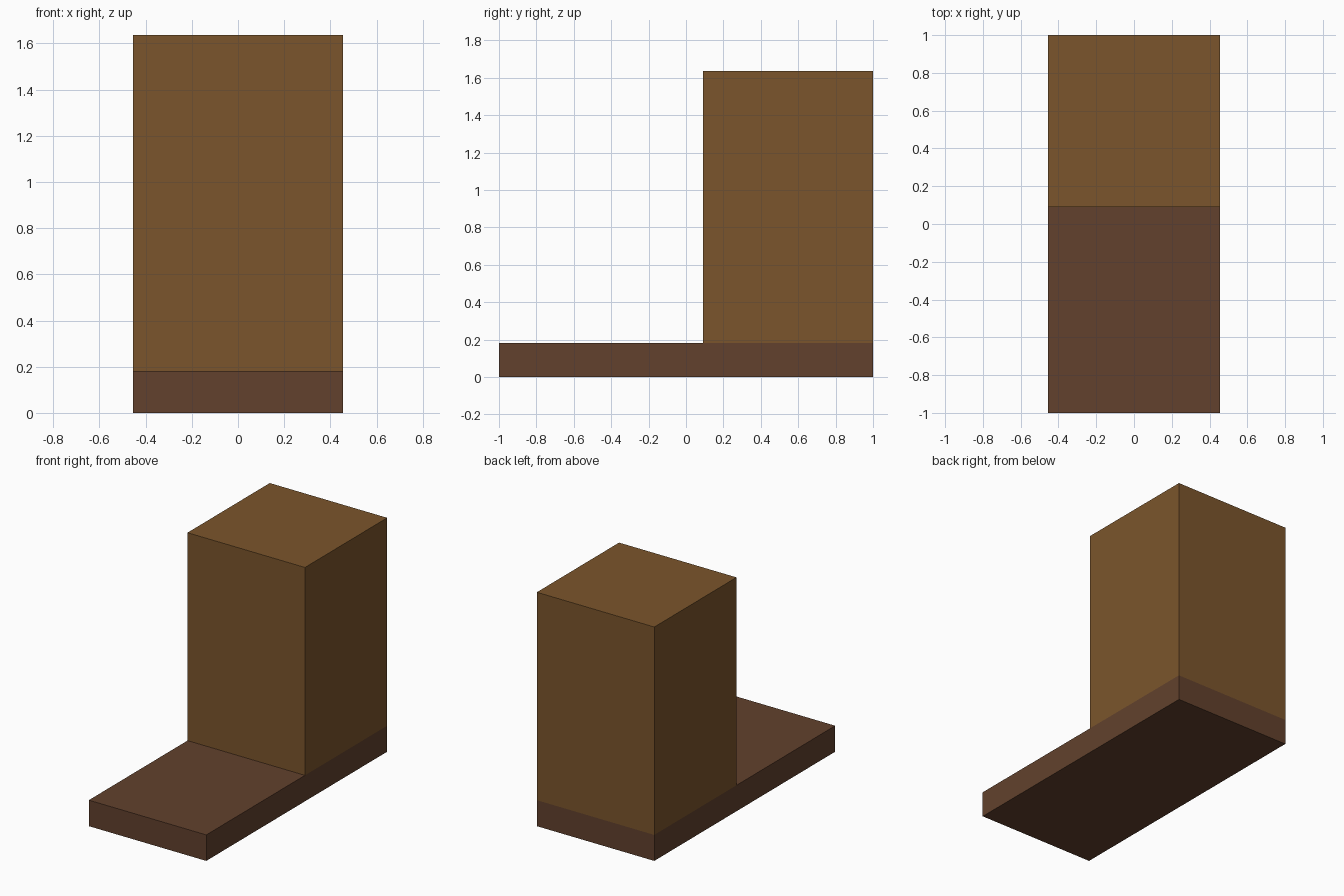
import bpy

if "Cube" in bpy.data.objects:
    bpy.data.objects.remove(bpy.data.objects["Cube"])

U = 2 / 11  # model is laid out on an 11 x 5 x 9 unit grid


def material(name, color):
    m = bpy.data.materials.new(name)
    m.diffuse_color = (*color, 1)
    m.use_nodes = True
    m.node_tree.nodes["Principled BSDF"].inputs["Base Color"].default_value = m.diffuse_color
    return m


def box(name, lo, hi, mat):
    center = [(a + b) / 2 for a, b in zip(lo, hi)]
    bpy.ops.mesh.primitive_cube_add(size=1, location=center)
    ob = bpy.context.object
    ob.name = name
    ob.scale = [b - a for a, b in zip(lo, hi)]
    bpy.ops.object.transform_apply(location=False, rotation=False, scale=True)
    ob.data.materials.append(mat)
    return ob


dark_brown = material("dark brown", (0.122, 0.053, 0.026))
golden_brown = material("golden brown", (0.198, 0.091, 0.025))

# Long flat base slab
box("base_slab", (-2.5 * U, -1, 0), (2.5 * U, 1, U), dark_brown)
# Tall block standing flush with the back of the base
box("upright_block", (-2.5 * U, 0.5 * U, U), (2.5 * U, 1, 9 * U), golden_brown)
